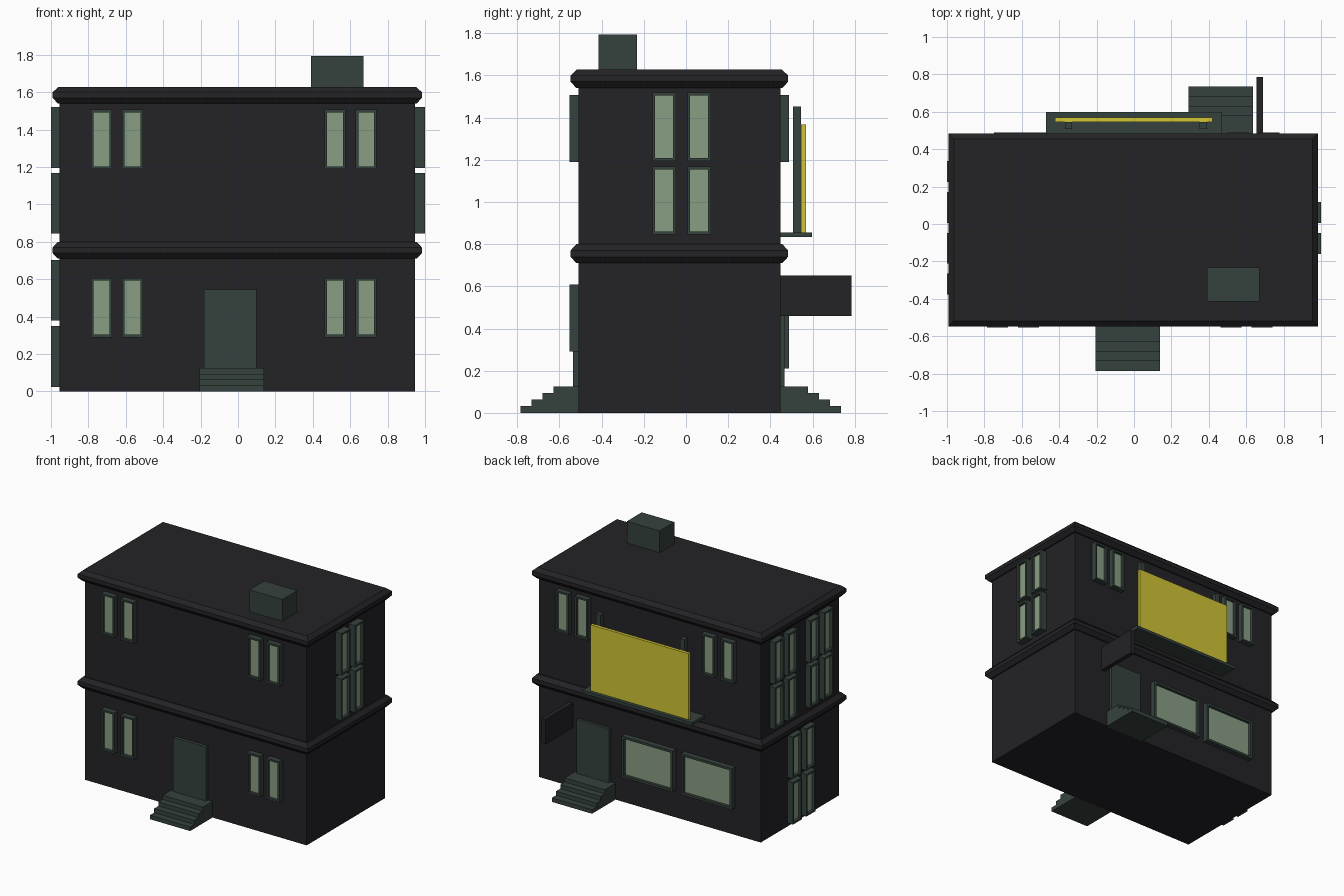
import bpy, bmesh
from math import radians
from mathutils import Vector

if "Cube" in bpy.data.objects:
    bpy.data.objects.remove(bpy.data.objects["Cube"])


def material(name, rgb):
    m = bpy.data.materials.new(name)
    m.diffuse_color = (*rgb, 1)
    m.use_nodes = True
    m.node_tree.nodes["Principled BSDF"].inputs["Base Color"].default_value = m.diffuse_color
    return m


WALL = material("dark_wall", (0.017, 0.017, 0.020))
TRIM = material("green_trim", (0.036, 0.054, 0.047))
GLASS = material("pale_glass", (0.25, 0.34, 0.23))
YELLOW = material("yellow_panel", (0.64, 0.56, 0.035))

# Each wall: turn about z, distance of the wall plane, distance of window fronts
SIDES = {
    "front": (0, 0.51, 0.553),
    "right": (90, 0.946, 1.0),
    "back": (180, 0.447, 0.488),
    "left": (-90, 0.954, 1.0),
}


def finish(bm, name, mats, turn=0):
    bmesh.ops.recalc_face_normals(bm, faces=bm.faces)
    me = bpy.data.meshes.new(name)
    bm.to_mesh(me)
    bm.free()
    for m in mats:
        me.materials.append(m)
    ob = bpy.data.objects.new(name, me)
    ob.rotation_euler.z = radians(turn)
    bpy.context.collection.objects.link(ob)
    return ob


def cube(x, y, z):
    bm = bmesh.new()
    bmesh.ops.create_cube(bm, size=1)
    for v in bm.verts:
        v.co = Vector([(r[0] + r[1]) / 2 + c * (r[1] - r[0])
                       for r, c in zip((x, y, z), v.co)])
    return bm


def box(name, x, y, z, mat, turn=0):
    return finish(cube(x, y, z), name, [mat], turn)


def window(side, u, z, border=0.02):
    # Frame with a recessed pane, modelled facing -y and turned to its wall
    turn, wall, out = SIDES[side]
    bm = cube(u, (-out, -wall + 0.01), z)
    bm.normal_update()
    pane = min(bm.faces, key=lambda f: f.normal.y)
    bmesh.ops.inset_region(bm, faces=[pane], thickness=border)
    pane = min(bm.faces, key=lambda f: (round(f.normal.y, 3), -f.calc_area())) \
        if not pane.is_valid else pane
    ring = bmesh.ops.extrude_face_region(bm, geom=[pane])
    verts = [g for g in ring["geom"] if isinstance(g, bmesh.types.BMVert)]
    new = [g for g in ring["geom"] if isinstance(g, bmesh.types.BMFace)][0]
    if pane.is_valid:
        bm.faces.remove(pane)
    bmesh.ops.translate(bm, verts=verts, vec=(0, 0.022, 0))
    new.material_index = 1
    finish(bm, side + "_window", [TRIM, GLASS], turn)


def window_pair(side, u, z):
    for c in (u - 0.083, u + 0.083):
        window(side, (c - 0.056, c + 0.056), z)


def entrance(side, u, door_out, step_out):
    # Door slab and four steps; u is the centre of the steps
    turn, wall, _ = SIDES[side]
    box(side + "_door", (u - 0.148, u + 0.132), (-door_out, -wall + 0.01),
        (0.12, 0.545), TRIM, turn)
    prof = [(-wall + 0.01, 0)]
    for i in range(4):
        y = -step_out + i * 0.052
        prof += [(y, i * 0.0315), (y, (i + 1) * 0.0315)]
    prof.append((-wall + 0.01, 0.126))
    bm = bmesh.new()
    face = bm.faces.new([bm.verts.new((u - 0.172, y, z)) for y, z in prof])
    ext = bmesh.ops.extrude_face_region(bm, geom=[face])
    bmesh.ops.translate(bm, vec=(0.344, 0, 0), verts=[
        g for g in ext["geom"] if isinstance(g, bmesh.types.BMVert)])
    finish(bm, side + "_steps", [TRIM], turn)


# Building shell: stacked rectangles (outward offset, height) with two cornices
shell = [(0, 0), (0, 0.71), (0.01, 0.71), (0.037, 0.74), (0.037, 0.77), (0.01, 0.80),
         (0, 0.80), (0, 1.54), (0.01, 1.54), (0.037, 1.57), (0.037, 1.60), (0.008, 1.627)]
bm = bmesh.new()
rings = []
for o, z in shell:
    x0, x1, y0, y1 = -0.954 - o, 0.946 + o, -0.51 - o, 0.447 + o
    rings.append([bm.verts.new((x, y, z)) for x, y in
                  ((x0, y0), (x1, y0), (x1, y1), (x0, y1))])
for a, b in zip(rings, rings[1:]):
    for i in range(4):
        j = (i + 1) % 4
        bm.faces.new((a[i], a[j], b[j], b[i]))
bm.faces.new(rings[0][::-1])
bm.faces.new(rings[-1])
finish(bm, "building_shell", [WALL])

# Chimney
box("chimney", (0.39, 0.67), (-0.415, -0.233), (1.62, 1.795), TRIM)

# Front windows on both floors, back windows upstairs
for u in (-0.647, 0.602):
    window_pair("front", u, (1.19, 1.507))
    window_pair("front", u, (0.29, 0.608))
    window_pair("back", u + 0.007, (1.19, 1.507))

# Side windows in stacked pairs (left wall runs along -y)
HIGH = ((1.195, 1.52), (0.845, 1.168))
LOW = ((0.38, 0.704), (0.025, 0.35))
for z in HIGH:
    window_pair("right", -0.021, z)
    window_pair("left", -0.198, z)
    window_pair("left", 0.238, z)
for z in LOW:
    window_pair("left", 0.021, z)

# Wide shop windows at the back
for u in (0.008, 0.516):
    window("back", (u - 0.218, u + 0.218), (0.21, 0.53), 0.025)

# Entrances
entrance("front", -0.033, 0.535, 0.785)
entrance("back", -0.463, 0.468, 0.735)

# Hanging sign plate beside the back door
box("hanging_sign", (0.655, 0.69), (0.44, 0.785), (0.46, 0.652), WALL)

# Billboard: ledge, posts and yellow panel
box("billboard_ledge", (-0.47, 0.47), (0.44, 0.598), (0.833, 0.856), TRIM)
for x in (-0.35, 0.37):
    box("billboard_post", (x - 0.019, x + 0.019), (0.507, 0.546), (0.85, 1.452), TRIM)
box("billboard_panel", (-0.422, 0.42), (0.546, 0.57), (0.85, 1.367), YELLOW)
